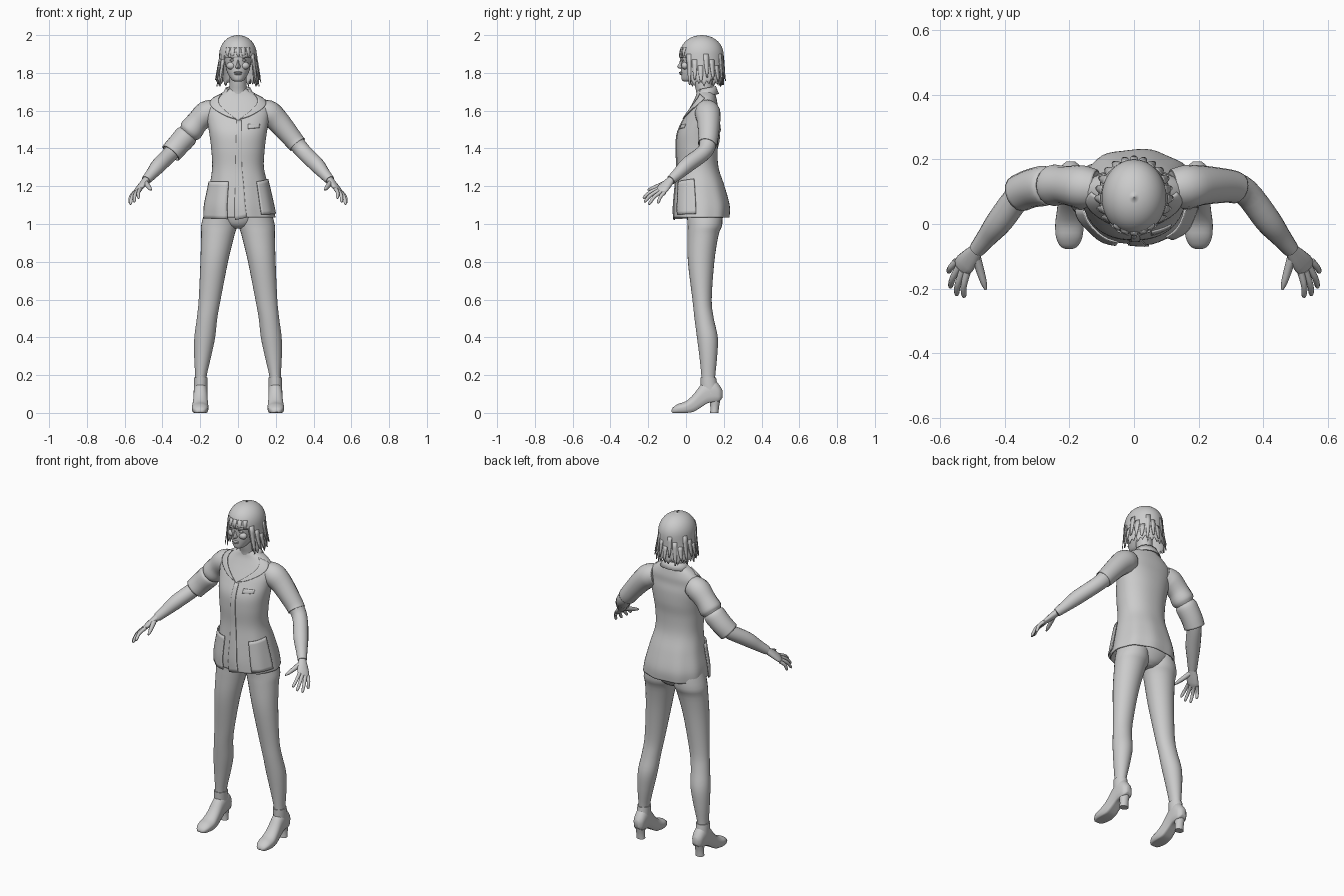
import bpy, bmesh, math
from mathutils import Vector, Matrix

if "Cube" in bpy.data.objects:
    bpy.data.objects.remove(bpy.data.objects["Cube"])

grey = bpy.data.materials.new("plain_grey")
grey.diffuse_color = (0.6, 0.6, 0.6, 1)
grey.use_nodes = True
grey.node_tree.nodes["Principled BSDF"].inputs["Base Color"].default_value = grey.diffuse_color


def make(name, verts, faces, thick=0, angle=50, offset=-1):
    me = bpy.data.meshes.new(name)
    me.from_pydata([tuple(v) for v in verts], [], faces)
    bm = bmesh.new()
    bm.from_mesh(me)
    bmesh.ops.recalc_face_normals(bm, faces=bm.faces)
    bm.to_mesh(me)
    bm.free()
    ob = bpy.data.objects.new(name, me)
    bpy.context.collection.objects.link(ob)
    me.materials.append(grey)
    if thick:
        m = ob.modifiers.new("thickness", 'SOLIDIFY')
        m.thickness, m.offset = thick, offset
    bpy.ops.object.select_all(action='DESELECT')
    bpy.context.view_layer.objects.active = ob
    ob.select_set(True)
    bpy.ops.object.shade_smooth_by_angle(angle=math.radians(angle))
    return ob


def grid(name, rows, closed=True, caps=True, **kw):
    """Skin a list of equal-length point rows."""
    n = len(rows[0])
    faces = [(i * n + j, i * n + (j + 1) % n, (i + 1) * n + (j + 1) % n, (i + 1) * n + j)
             for i in range(len(rows) - 1) for j in range(n if closed else n - 1)]
    if caps:
        faces += [tuple(range(n)), tuple(range((len(rows) - 1) * n, len(rows) * n))]
    return make(name, [p for r in rows for p in r], faces, **kw)


def smooth(keys, steps=4):
    """Catmull-Rom interpolation through tuples."""
    keys = [Vector(k) for k in keys]
    out = []
    for i in range(len(keys) - 1):
        a, b, c, d = keys[max(i - 1, 0)], keys[i], keys[i + 1], keys[min(i + 2, len(keys) - 1)]
        for s in range(steps):
            t = s / steps
            out.append(b + (c - a) * (t / 2) + (a * 2 - b * 5 + c * 4 - d) * (t * t / 2)
                       + (b * 3 - a - c * 3 + d) * (t ** 3 / 2))
    return out + [keys[-1]]


def oval(cx, cy, z, rx, ry, n=28):
    return [(cx + rx * math.cos(2 * math.pi * k / n), cy + ry * math.sin(2 * math.pi * k / n), z)
            for k in range(n)]


def column(name, keys, steps=4, **kw):
    """Upright body of ovals: z, cx, cy, rx, ry."""
    return grid(name, [oval(k[1], k[2], k[0], k[3], k[4]) for k in smooth(keys, steps)], **kw)


def tube(name, keys, n=16, steps=4, **kw):
    """Round limb along x, y, z, radius."""
    p = smooth(keys, steps)
    rows = []
    for i, k in enumerate(p):
        d = (p[min(i + 1, len(p) - 1)] - p[max(i - 1, 0)]).to_3d().normalized()
        u = d.cross(Vector((0, 0, 1))).normalized()
        w = u.cross(d)
        rows.append([k.to_3d() + (u * math.cos(2 * math.pi * j / n) + w * math.sin(2 * math.pi * j / n)) * k[3]
                     for j in range(n)])
    return grid(name, rows, **kw)


def ball(name, loc, size, rot=0):
    rows = [oval(0, 0, math.cos(math.pi * i / 10), max(math.sin(math.pi * i / 10), .01),
                 max(math.sin(math.pi * i / 10), .01), 16) for i in range(11)]
    m = Matrix.Translation(loc) @ Matrix.Rotation(rot, 4, 'Y') @ Matrix.Diagonal((*size, 1))
    return grid(name, [[m @ Vector(p) for p in r] for r in rows])


# coat body, hem to neck: z, cx, cy, rx, ry
COAT = smooth([(1.035, .01, .083, .186, .146), (1.1, .005, .083, .178, .147), (1.2, .004, .074, .156, .13),
               (1.3, 0, .062, .137, .11), (1.4, 0, .058, .142, .109), (1.48, 0, .065, .152, .11),
               (1.55, 0, .08, .163, .095), (1.6, 0, .09, .168, .078), (1.64, 0, .1, .155, .066),
               (1.675, 0, .105, .118, .054), (1.7, 0, .105, .075, .047), (1.715, 0, .105, .055, .042)], 5)


def coat_point(a, z, off=0):
    """Point on the coat; a = angle from the front, positive toward +x."""
    i = 0
    while i < len(COAT) - 2 and COAT[i + 1][0] < z:
        i += 1
    k = COAT[i].lerp(COAT[i + 1], (z - COAT[i][0]) / (COAT[i + 1][0] - COAT[i][0]))
    s, c = math.sin(a), -math.cos(a)
    fold = .003 * math.sin(a * 9) * max(0, (1.3 - z) / .27)      # soft hem folds
    return (k[1] + (k[3] + off + fold) * math.copysign(abs(s) ** .9, s),
            k[2] + (k[4] + off + fold) * math.copysign(abs(c) ** .9, c), z)


def coat_patch(name, left, right, off, n=6, m=10, thick=.006):
    """Plate on the coat between two edges, each an (angle, z) polyline of two ends."""
    rows = []
    for i in range(m + 1):
        t = i / m
        (a0, z0), (a1, z1) = [tuple(e[0][q] * (1 - t) + e[1][q] * t for q in (0, 1)) for e in (left, right)]
        rows.append([coat_point(a0 + (a1 - a0) * j / n, z0 + (z1 - z0) * j / n, off) for j in range(n + 1)])
    return grid(name, rows, closed=False, caps=False, thick=thick, angle=35)


grid("coat", [[coat_point(2 * math.pi * j / 56, k[0]) for j in range(56)] for k in COAT],
     caps=False, thick=.006)
coat_patch("front_placket", [(-.12, 1.02), (-.03, 1.55)], [(.16, 1.035), (.08, 1.55)], .005, m=24)
coat_patch("pocket_a", [(-1.35, 1.03), (-1.4, 1.225)], [(-.3, 1.025), (-.3, 1.225)], .011, n=10)
coat_patch("pocket_b", [(.6, 1.05), (.6, 1.225)], [(1.4, 1.055), (1.4, 1.24)], .012, n=10)
coat_patch("chest_pocket_edge", [(.3, 1.505), (.3, 1.53)], [(.75, 1.51), (.75, 1.53)], .004, m=3)
for s in (-1, 1):
    coat_patch("lapel", [(s * .03, 1.555), (s * 1.0, 1.69)], [(s * .3, 1.57), (s * 1.5, 1.668)], .007, m=14)
# collar standing round the back of the neck
rows = []
for z, r in ((1.68, .088), (1.7, .076), (1.72, .066)):
    rows.append([(r * math.cos(a), .105 + r * .8 * math.sin(a), z + .01 * math.sin(a))
                 for a in [math.radians(-35 + 250 * j / 24) for j in range(25)]])
grid("collar", rows, closed=False, caps=False, thick=.006)

# neck, head and face
column("neck", [(1.66, 0, .105, .06, .05), (1.7, 0, .1, .048, .046), (1.75, 0, .09, .044, .047),
                (1.82, 0, .085, .045, .05)])
column("head", [(1.754, 0, .01, .016, .02), (1.764, 0, .02, .034, .042), (1.8, 0, .045, .056, .071),
                (1.84, 0, .06, .067, .087), (1.88, 0, .07, .074, .1), (1.92, 0, .075, .076, .1),
                (1.96, 0, .08, .055, .075)])
rows = [[(-w, y + .025, z), (-w * .6, y + .007, z), (0, y, z), (w * .6, y + .007, z), (w, y + .025, z)]
        for z, y, w in ((1.878, -.028, .009), (1.85, -.037, .01), (1.832, -.048, .015), (1.824, -.038, .014),
                        (1.82, -.02, .01))]
grid("nose", rows, closed=False, caps=False)
ball("upper_lip", (0, -.027, 1.802), (.022, .01, .005))
ball("lower_lip", (0, -.024, 1.794), (.019, .01, .006))
for s in (-1, 1):
    ball("eye", (s * .031, -.017, 1.867), (.014, .008, .006))
    ball("brow", (s * .034, -.02, 1.883), (.02, .009, .004), -s * .15)
    ball("cheek", (s * .036, -.005, 1.838), (.025, .02, .02))

# bobbed hair: dome, short fringe in front, long ragged curtain elsewhere
def hair_point(a, z, off=0):
    t = max(0, (z - 1.885) / .115)
    k = max(0, 1 - t ** 2.3) ** .5
    drop = max(0, 1.885 - z) / .14
    rx, ry = .1 * k + .012 * drop + off, .117 * k - .006 * drop + off
    return (rx * math.sin(a), .083 + .006 * drop - ry * math.cos(a), z)


N = 96
cols = []
for j in range(N):
    a = -math.pi + 2 * math.pi * j / N
    ragged = (j % 8) / 8
    low = 1.885 + .012 * ragged if abs(a) < .85 else 1.737 + .025 * ragged + .012 * math.sin(j * 1.7)
    dome = [1.885 + .115 * math.sin(math.pi / 2 * (1 - i / 10)) for i in range(11)]
    cols.append([hair_point(a, z) for z in dome] + [hair_point(a, 1.885 + (low - 1.885) * i / 6) for i in range(1, 7)])
grid("hair", [list(r) for r in zip(*cols)], caps=False, thick=.004, angle=60)
for i in range(17):
    a = .95 + i * (2 * math.pi - 1.9) / 16
    top, low = 1.9 - .03 * (i % 3), 1.735 + .02 * (i % 2) + .007 * (i % 5)
    grid("hair_lock", [[hair_point(a + (w - .5) * .24 * (1 - .75 * t ** 2), top + (low - top) * t, .001 + .011 * t)
                        for w in (0, .5, 1)] for t in (0, .25, .5, .75, 1)], closed=False, caps=False, thick=.004)
for i in range(5):
    a = -.6 + i * .3
    grid("fringe_lock", [[hair_point(a + (w - .5) * .26 * (1 - .5 * t), 1.935 - (.05 + .008 * (i % 2)) * t, .003)
                          for w in (0, .5, 1)] for t in (0, .5, 1)], closed=False, caps=False, thick=.003)

# pelvis between the legs
column("pelvis", [(.975, 0, .1, .03, .05), (1.0, 0, .1, .1, .08), (1.06, 0, .1, .165, .1), (1.14, 0, .085, .15, .1)])

ARM = [(.12, .11, 1.6, .055), (.165, .115, 1.585, .063), (.215, .12, 1.54, .056), (.29, .118, 1.45, .047),
       (.345, .1, 1.385, .042), (.415, .01, 1.315, .041), (.455, -.04, 1.268, .032), (.487, -.08, 1.232, .025)]
# fingers: knuckle and tip
FINGERS = {"index_finger": ((.517, -.15, 1.185), (.528, -.228, 1.137)),
           "middle_finger": ((.531, -.145, 1.177), (.551, -.222, 1.117)),
           "ring_finger": ((.543, -.133, 1.17), (.571, -.198, 1.104)),
           "little_finger": ((.55, -.115, 1.166), (.576, -.15, 1.11))}
SHOE = [(-.077, .005, .015, .012), (-.068, 0, .03, .028), (-.04, 0, .048, .041), (0, 0, .062, .044),
        (.04, .006, .098, .04), (.08, .03, .15, .037), (.115, .052, .175, .037), (.15, .058, .175, .036),
        (.178, .064, .145, .03), (.193, .08, .12, .014)]

for s in (-1, 1):
    def side(pts):
        return [(s * p[0], *p[1:]) for p in pts]

    tube("arm", side(ARM))
    # hand
    wrist = Vector((.487, -.08, 1.232))
    rows = []
    for t, w, h in ((0, .022, .02), (.35, .03, .018), (.75, .036, .015), (1, .033, .011), (1.12, .022, .006)):
        c = wrist.lerp(Vector((.535, -.136, 1.174)), t)
        across, up = Vector((.6, .62, -.35)).normalized(), Vector((.52, -.1, .75)).normalized()
        rows.append([c + across * w * math.cos(q) + up * h * math.sin(q)
                     for q in [2 * math.pi * j / 14 for j in range(14)]])
    grid("palm", [side([tuple(p) for p in r]) for r in rows])
    for name, (a, b) in FINGERS.items():
        a, b = Vector(a), Vector(b)
        mid = a.lerp(b, .5) + Vector((.005, -.003, .006))
        tube(name, side([(*a, .011), (*mid, .0095), (*a.lerp(b, .9), .008), (*b, .003)]), n=8, steps=3)
    tube("thumb", side([(.49, -.1, 1.22, .015), (.478, -.14, 1.203, .013), (.466, -.18, 1.188, .01),
                        (.459, -.203, 1.18, .004)]), n=8, steps=3)
    # sleeves: close on one arm, loose with a rolled cuff on the other
    if s > 0:
        tube("sleeve", [(*k[:3], k[3] + .005) for k in ARM[:4]] + [(.315, .112, 1.42, .05)], caps=False, thick=.004)
    else:
        tube("loose_sleeve", side([(*k[:3], k[3] + .004) for k in ARM[:3]]
             + [(.25, .12, 1.495, .064), (.27, .12, 1.472, .05), (.3, .115, 1.44, .056)]), caps=False, thick=.004)
        tube("rolled_cuff", side([(.262, .12, 1.48, .05), (.275, .119, 1.465, .062), (.32, .11, 1.415, .06),
                                  (.355, .095, 1.375, .058)]), caps=False, thick=.008)
    # leg
    column("leg", [(1.1, s * .085, .095, .08, .095), (1.0, s * .098, .1, .096, .092), (.94, s * .107, .09, .088, .082),
                   (.8, s * .126, .08, .073, .07), (.6, s * .15, .085, .058, .051), (.5, s * .164, .096, .054, .051),
                   (.4, s * .176, .113, .055, .055), (.3, s * .187, .118, .045, .047), (.2, s * .196, .118, .031, .037),
                   (.15, s * .198, .118, .03, .036)])
    # ankle boot: body from toe to heel, shaft and heel
    rows = []
    for y, lo, hi, w in smooth(SHOE, 3):
        cx, h = .198 + (.1 - y) * .02, (hi - lo) / 2
        rows.append([(s * (cx + w * math.cos(q)), y, lo + h + h * (math.sin(q) if q < math.pi else
                     -min(1, abs(math.sin(q)) * 1.8))) for q in [2 * math.pi * j / 24 for j in range(24)]])
    grid("boot", rows)
    column("boot_shaft", [(.1, s * .198, .13, .036, .05), (.15, s * .198, .122, .036, .044),
                          (.188, s * .197, .118, .036, .041)])
    column("boot_heel", [(0, s * .198, .15, .026, .022), (.04, s * .198, .152, .025, .024),
                         (.1, s * .198, .153, .033, .037)])
